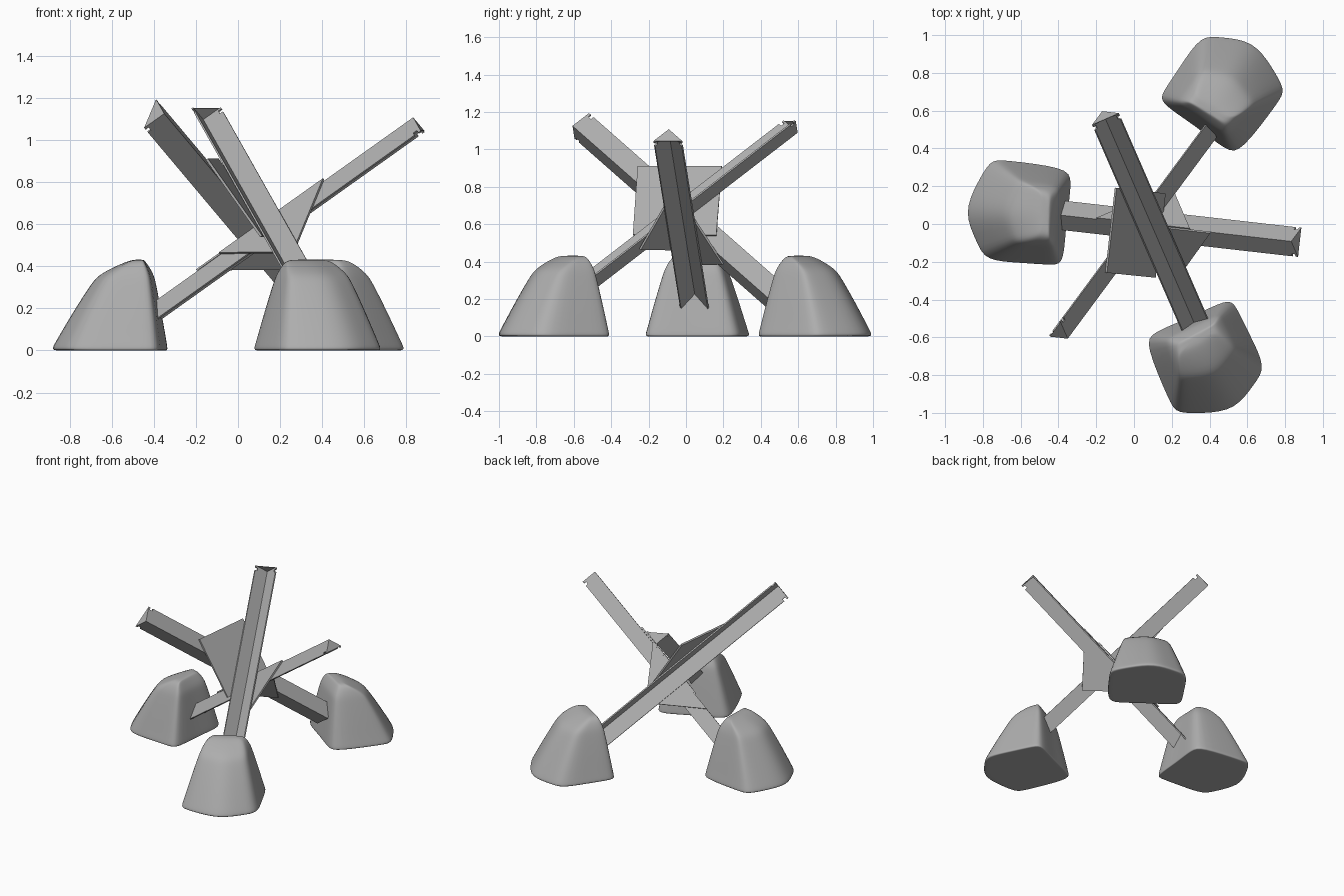
import bpy, bmesh, math
from mathutils import Vector

if "Cube" in bpy.data.objects:
    bpy.data.objects.remove(bpy.data.objects["Cube"])

# Frame of the barrier: three mutually perpendicular beam axes meeting near O
O = Vector((0.087, 0.0, 0.62))
PITCH = math.asin(1 / math.sqrt(3))

GREY = bpy.data.materials.new("dark_grey")
GREY.diffuse_color = (0.42, 0.42, 0.42, 1)
GREY.use_nodes = True
GREY.node_tree.nodes["Principled BSDF"].inputs["Base Color"].default_value = GREY.diffuse_color


def axis(deg):
    a = math.radians(deg)
    return Vector((math.cos(PITCH) * math.cos(a), math.cos(PITCH) * math.sin(a), math.sin(PITCH)))


AXES = [axis(-6.5), axis(113.5), axis(233.5)]


def world(p):
    return O + AXES[0] * p[0] + AXES[1] * p[1] + AXES[2] * p[2]


def finish(bm, name):
    bmesh.ops.recalc_face_normals(bm, faces=bm.faces[:])
    me = bpy.data.meshes.new(name)
    bm.to_mesh(me)
    bm.free()
    me.materials.append(GREY)
    ob = bpy.data.objects.new(name, me)
    bpy.context.collection.objects.link(ob)
    return ob


def prism(bm, pts, ext):
    """Extrude a polygon given in beam-axis coordinates."""
    lo = [bm.verts.new(world(p)) for p in pts]
    hi = [bm.verts.new(world(Vector(p) + ext)) for p in pts]
    bm.faces.new(lo)
    bm.faces.new(hi[::-1])
    n = len(pts)
    for i in range(n):
        bm.faces.new((lo[i], lo[(i + 1) % n], hi[(i + 1) % n], hi[i]))


def unit(i, sign=1):
    v = Vector((0, 0, 0))
    v[i] = sign
    return v


# Angle-iron beam: two flanges notched near the top, closed by a triangular cap
def beam(name, spine, d, f, g, top, length=1.535, w=0.11, t=0.009):
    bm = bmesh.new()
    s, lo = Vector(spine), top - length
    outline = [(lo, 0), (top, 0), (top, w), (top - .012, w), (top - .012, w - .018),
               (top - .034, w - .018), (top - .034, w), (lo, w)]
    for p, q in ((f, g), (g, f)):
        prism(bm, [s + d * a + p * b for a, b in outline], q * t)
    prism(bm, [s + d * top, s + d * top + f * w, s + d * top + g * w], d * 0.003)
    return finish(bm, name)


beam("beam_side", (0, -.03, -.02), unit(0), unit(1, -1), unit(2, -1), 0.892, 1.55)
beam("beam_front_foot", (.008, 0, .003), unit(1), unit(0), unit(2), 0.798, 1.57)
beam("beam_back_foot", (-.007, -.02, 0), unit(2), unit(0, -1), unit(1), 0.9, 1.62, .118)


# Gusset plates joining each pair of beams
def gusset(name, pts, ext):
    bm = bmesh.new()
    prism(bm, pts, ext)
    finish(bm, name)


T = 0.012
gusset("gusset_front", [(a, b, -.019) for a, b in ((.376, -.025), (.076, -.33), (-.235, -.025))], unit(2, T))
gusset("gusset_back", [(a, -.029, c) for a, c in ((-.37, -.018), (-.06, -.32), (.24, -.018))], unit(1, T))
# the upper plate is notched around the side beam
gusset("gusset_upper", [(-.006, b, c) for b, c in ((.05, .45), (.37, .13), (.05, -.19), (-.025, -.115),
                                                   (-.025, -.015), (-.12, -.015), (-.265, .13))], unit(0, T))

# Rounded concrete feet: base outline tapered toward an inner top
BASE = [(-.76, .34), (-.70, .34), (-.355, .30), (-.325, .235), (-.36, .02), (-.37, -.205),
        (-.42, -.22), (-.60, -.205), (-.79, -.195), (-.83, -.10), (-.905, .06), (-.83, .22)]
LAYERS = [(0, .90, .92), (0, .98, .98), (.008, 1.01, 1.01), (.04, .97, .97), (.19, .76, .81),
          (.32, .56, .66), (.365, .47, .60), (.425, .16, .47), (.432, .07, .3)]
ANCHOR = Vector((-.46, .045))
PIVOT = Vector((.08, .02))


def foot(name, deg, shift):
    bm = bmesh.new()
    c, s = math.cos(math.radians(deg)), math.sin(math.radians(deg))
    rings = []
    for z, su, sv in LAYERS:
        ring = []
        for x, y in BASE:
            u = ANCHOR.x + (x - ANCHOR.x) * su - PIVOT.x
            v = ANCHOR.y + (y - ANCHOR.y) * sv - PIVOT.y
            ring.append(bm.verts.new((PIVOT.x + u * c - v * s + shift[0],
                                      PIVOT.y + u * s + v * c + shift[1], z)))
        rings.append(ring)
    n = len(BASE)
    for r0, r1 in zip(rings, rings[1:]):
        for i in range(n):
            bm.faces.new((r0[i], r0[(i + 1) % n], r1[(i + 1) % n], r1[i]))
    bm.faces.new(rings[0][::-1])
    bm.faces.new(rings[-1])
    for f in bm.faces:
        f.smooth = True
    ob = finish(bm, name)
    mod = ob.modifiers.new("round", 'SUBSURF')
    mod.levels = mod.render_levels = 2


foot("foot_left", 0, (0, 0))
foot("foot_front", 120, (0, -.135))
foot("foot_back", -120, (.025, .12))
